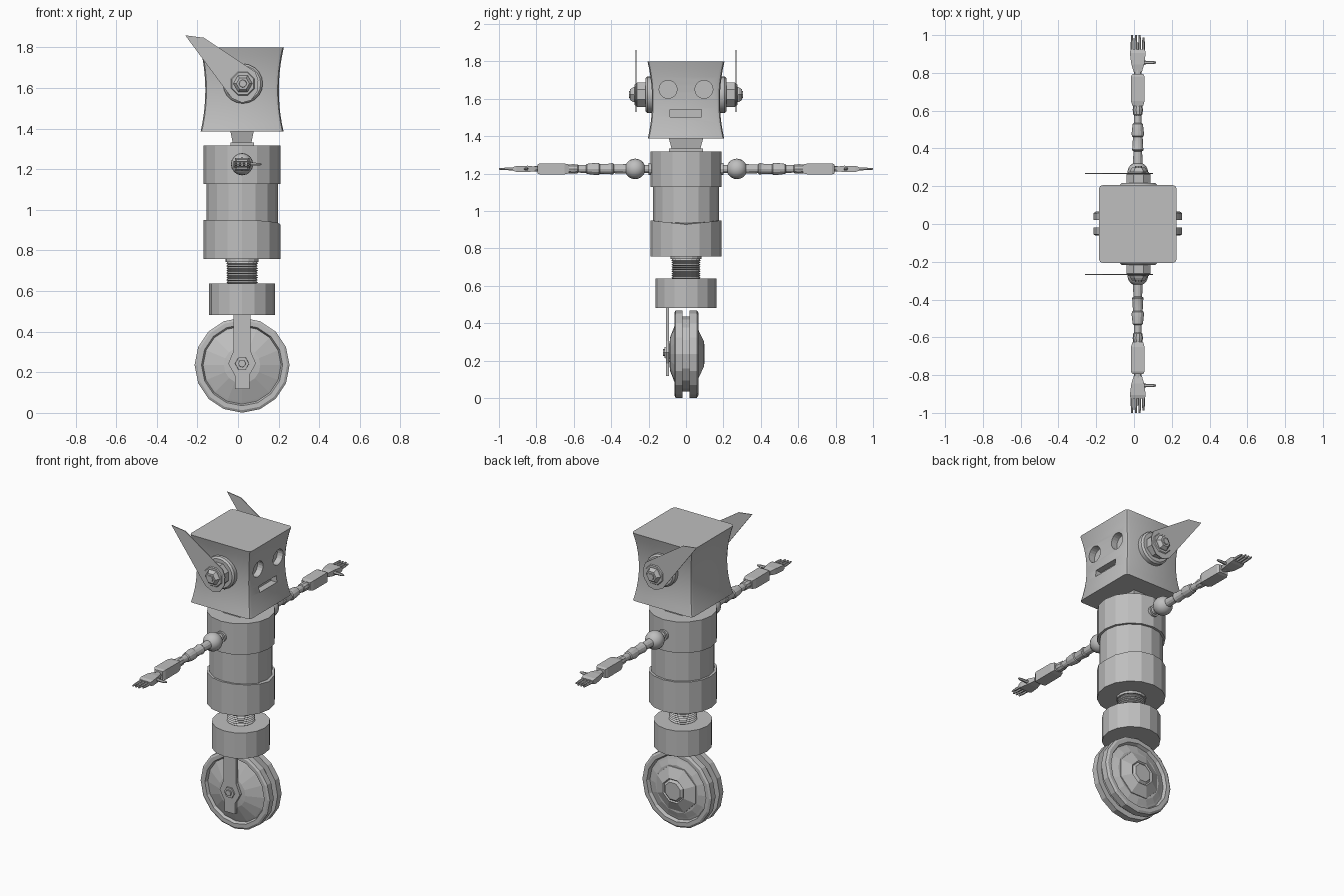
import bpy, bmesh, math
from mathutils import Vector

if "Cube" in bpy.data.objects:
    bpy.data.objects.remove(bpy.data.objects["Cube"])

CX = 0.02          # body axis is slightly off centre because of the swept fins
grey = bpy.data.materials.new("grey_metal")
grey.diffuse_color = (0.52, 0.52, 0.52, 1)
grey.use_nodes = True
grey.node_tree.nodes["Principled BSDF"].inputs["Base Color"].default_value = grey.diffuse_color


def finish(bm, name, smooth=None):
    bmesh.ops.recalc_face_normals(bm, faces=bm.faces)
    me = bpy.data.meshes.new(name)
    bm.to_mesh(me)
    bm.free()
    me.materials.append(grey)
    ob = bpy.data.objects.new(name, me)
    bpy.context.collection.objects.link(ob)
    if smooth:
        for o in bpy.context.selected_objects:
            o.select_set(False)
        ob.select_set(True)
        bpy.context.view_layer.objects.active = ob
        bpy.ops.object.shade_smooth_by_angle(angle=math.radians(smooth))
    return ob


def skin(bm, rings):
    """Join rings of points into a closed tube with capped ends."""
    rows = [[bm.verts.new(p) for p in r] for r in rings]
    n = len(rows[0])
    for a, b in zip(rows, rows[1:]):
        for i in range(n):
            j = (i + 1) % n
            bm.faces.new((a[i], a[j], b[j], b[i]))
    bm.faces.new(rows[0])
    bm.faces.new(rows[-1])


def turned(name, prof, n, axis="z", c=(CX, 0, 0), s=1, phase=0.0, smooth=None):
    """prof: (height, radius) or (height, half width, half depth) along axis."""
    k = 1.0
    if n == 4:
        k, phase = math.sqrt(2), math.pi / 4
    rings = []
    for p in prof:
        h, ra, rb = p[0], p[1], p[-1]
        ring = []
        for i in range(n):
            t = phase + i * math.tau / n
            u, v = ra * k * math.cos(t), rb * k * math.sin(t)
            q = {"z": (u, v, h), "y": (u, s * h, v), "x": (h, u, v)}[axis]
            ring.append(Vector(c) + Vector(q))
        rings.append(ring)
    bm = bmesh.new()
    skin(bm, rings)
    return finish(bm, name, smooth)


def plate(name, poly, y0, y1):
    bm = bmesh.new()
    skin(bm, [[(x, y, z) for x, z in poly] for y in (y0, y1)])
    return finish(bm, name)


# Head: pinched rounded box with cut eyes and mouth
rings = []
for i in range(11):
    z = 1.387 + 0.413 * i / 10
    half = 0.181 + 0.024 * ((z - 1.59) / 0.207) ** 2
    ring = []
    for k in range(4):
        for d in (0, 45, 90):
            t = math.radians(90 * k + d)
            sx, sy = ((1, 1), (-1, 1), (-1, -1), (1, -1))[k]
            ring.append((CX + sx * (half - 0.02) + 0.02 * math.cos(t),
                         sy * (half - 0.02) + 0.02 * math.sin(t), z))
    rings.append(ring)
bm = bmesh.new()
skin(bm, rings)
head = finish(bm, "head", 40)
cutters = [turned("eye_cutter", [(0.165, 0.048), (0.3, 0.048)], 20, "x", (0, y, 1.65))
           for y in (-0.096, 0.096)]
cutters.append(turned("mouth_cutter", [(0.165, 0.084, 0.02), (0.3, 0.084, 0.02)],
                      4, "x", (0, -0.002, 1.522)))
bpy.context.view_layer.objects.active = head
for cut in cutters:
    cut.hide_render = True
    mod = head.modifiers.new("cut", "BOOLEAN")
    mod.operation, mod.solver, mod.object = "DIFFERENCE", "EXACT", cut
    bpy.ops.object.modifier_move_to_index(modifier=mod.name, index=0)
    bpy.ops.object.modifier_apply(modifier=mod.name)
    bpy.data.objects.remove(cut)

# Neck
turned("neck", [(1.33, 0.046, 0.076), (1.40, 0.06, 0.095)], 4)
turned("neck_base", [(1.31, 0.058, 0.09), (1.333, 0.058, 0.09)], 4)

# Torso of three drums; the lowest has a shallow V in its front rim
turned("chest", [(1.128, 0.19), (1.318, 0.19)], 16)
turned("midriff", [(0.90, 0.176), (1.13, 0.176)], 16)
belly = turned("belly", [(0.757, 0.19), (0.95, 0.19)], 16)
for v in belly.data.vertices:
    if v.co.z > 0.9 and v.co.x > CX:
        v.co.z -= 0.022 * (1 - abs(v.co.y) / 0.19)

# Ribbed waist column and hip drum
ribs = [(0.62, 0.07)]
for i in range(9):
    z = 0.638 + 0.0115 * i
    ribs += [(z, 0.070), (z + 0.005, 0.078)]
turned("waist_spring", ribs + [(0.745, 0.072), (0.76, 0.072)], 16)
turned("waist_collar", [(0.743, 0.082), (0.77, 0.082)], 16)
turned("hip_drum", [(0.482, 0.162), (0.638, 0.162)], 16)

# Wheel: two rims with a groove, dished sides and a stepped hub
WZ = 0.235
turned("wheel", [(-0.088, 0.06), (-0.085, 0.09), (-0.05, 0.18), (-0.045, 0.192),
                 (-0.062, 0.2), (-0.062, 0.222), (-0.055, 0.234), (-0.018, 0.234),
                 (-0.018, 0.2), (0.02, 0.2), (0.02, 0.234), (0.058, 0.234),
                 (0.066, 0.222), (0.066, 0.2), (0.046, 0.192), (0.05, 0.178),
                 (0.062, 0.145)], 16, "y", (CX, 0, WZ))
turned("wheel_hub", [(0.04, 0.145), (0.066, 0.14), (0.095, 0.075), (0.088, 0.068),
                     (0.1, 0.055)], 8, "y", (CX, 0, WZ), phase=math.pi / 8)

# One-sided fork with hexagonal axle boss and bolt
half = [(0.042, 0.49), (0.042, 0.305), (0.068, 0.243), (0.036, 0.185), (0.036, 0.118)]
plate("wheel_fork", [(CX + x, z) for x, z in half]
      + [(CX - x, z) for x, z in reversed(half)], -0.108, -0.09)
turned("axle_spacer", [(0.08, 0.05), (0.1, 0.05)], 12, "y", (CX, 0, 0.243), -1)
turned("axle_nut", [(0.1, 0.036), (0.116, 0.034)], 6, "y", (CX, 0, 0.243), -1)
turned("axle_bolt", [(0.1, 0.02), (0.124, 0.018)], 8, "y", (CX, 0, 0.243), -1)

# Mirrored parts: ears, fins and arms
AZ = 1.225
for s, side in ((1, "left"), (-1, "right")):
    ear = (CX + 0.004, 0, 1.622)
    turned(side + "_ear_flange", [(0.17, 0.098), (0.207, 0.098), (0.217, 0.088)],
           20, "y", ear, s, smooth=30)
    turned(side + "_ear_drum", [(0.2, 0.07), (0.262, 0.07), (0.275, 0.058)],
           8, "y", ear, s, math.pi / 8)
    turned(side + "_ear_nut", [(0.265, 0.048), (0.283, 0.046), (0.3, 0.032)],
           6, "y", ear, s)
    turned(side + "_ear_tip", [(0.29, 0.022), (0.306, 0.018)], 8, "y", ear, s)
    fin = [(-0.26, 1.86), (-0.168, 1.848), (0.04, 1.71), (0.085, 1.68), (0.1, 1.64),
           (0.096, 1.585), (0.065, 1.54), (0.02, 1.528), (-0.03, 1.55), (-0.075, 1.61)]
    plate(side + "_fin", fin, s * 0.265, s * 0.27)

    # Shoulder peg and ball
    arm = (CX, 0, AZ)
    turned(side + "_shoulder_peg", [(0.17, 0.032), (0.2, 0.032), (0.2, 0.022),
                                    (0.25, 0.022)], 12, "y", arm, s)
    ball = [(0.272 - 0.055 * math.cos(t), max(0.055 * math.sin(t), 0.002))
            for t in [math.pi * i / 10 for i in range(11)]]
    turned(side + "_shoulder_ball", ball, 16, "y", arm, s, smooth=40)
    # Segmented upper arm and elbow
    turned(side + "_upper_arm",
           [(0.31, 0.026), (0.385, 0.023), (0.388, 0.028), (0.395, 0.031),
            (0.405, 0.028), (0.46, 0.026), (0.465, 0.031), (0.478, 0.033),
            (0.53, 0.027), (0.535, 0.021), (0.59, 0.02)],
           12, "y", arm, s, smooth=25)
    turned(side + "_elbow", [(0.57, 0.015), (0.58, 0.025), (0.605, 0.027),
                             (0.63, 0.024), (0.65, 0.015)], 10, "y", arm, s)
    # Boxy forearm, wrist, palm
    turned(side + "_forearm", [(0.625, 0.028, 0.024), (0.65, 0.036, 0.029),
                               (0.78, 0.036, 0.03), (0.795, 0.028, 0.024)],
           4, "y", arm, s)
    turned(side + "_wrist", [(0.78, 0.02, 0.016), (0.83, 0.022, 0.013)], 8, "y", arm, s)
    turned(side + "_palm", [(0.805, 0.022, 0.012), (0.845, 0.034, 0.017),
                            (0.905, 0.042, 0.016), (0.925, 0.038, 0.01)],
           4, "y", arm, s)
    # Fingers and thumb
    for i in range(4):
        off = -0.03 + 0.02 * i
        tip = 1.0 - (0.0, 0.0, 0.0, 0.012)[i]
        turned(f"{side}_finger_{i + 1}", [(0.915, 0.008, 0.009), (0.96, 0.0075, 0.008),
                                          (tip, 0.005, 0.005)],
               6, "y", (CX + off, 0, AZ), s)
    turned(side + "_thumb", [(0.04, 0.016, 0.01), (0.065, 0.009, 0.009),
                             (0.1, 0.009, 0.008), (0.116, 0.005, 0.005)],
           6, "x", (0, s * 0.855, AZ))
